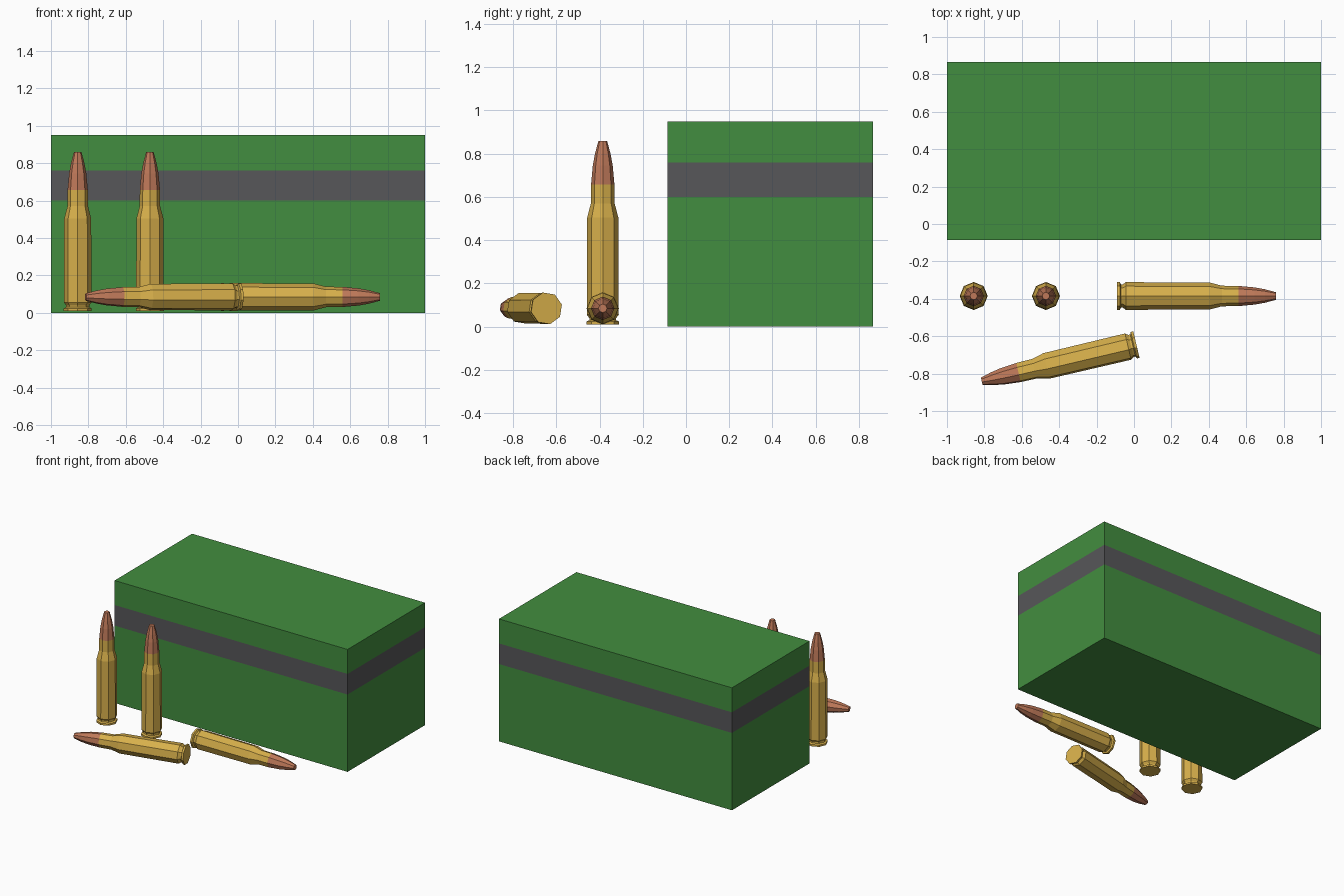
import bpy, bmesh
from math import cos, sin, pi
from mathutils import Vector, Matrix

if "Cube" in bpy.data.objects:
    bpy.data.objects.remove(bpy.data.objects["Cube"])


def material(name, rgb):
    m = bpy.data.materials.new(name)
    m.diffuse_color = (*rgb, 1)
    m.use_nodes = True
    m.node_tree.nodes["Principled BSDF"].inputs["Base Color"].default_value = m.diffuse_color
    return m


GREEN = material("green_card", (0.055, 0.27, 0.05))
GREY = material("grey_band", (0.095, 0.095, 0.10))
BRASS = material("brass", (0.68, 0.43, 0.07))
COPPER = material("copper", (0.52, 0.19, 0.10))


def stack(name, rings, mats, bands, matrix=Matrix()):
    """Closed solid skinned through rings of points; bands gives a material per level."""
    bm = bmesh.new()
    loops = [[bm.verts.new(p) for p in ring] for ring in rings]
    n = len(loops[0])
    for a, b, slot in zip(loops, loops[1:], bands):
        for i in range(n):
            j = (i + 1) % n
            bm.faces.new((a[i], a[j], b[j], b[i])).material_index = slot
    bm.faces.new(loops[0][::-1]).material_index = bands[0]
    bm.faces.new(loops[-1]).material_index = bands[-1]
    bmesh.ops.recalc_face_normals(bm, faces=bm.faces)
    me = bpy.data.meshes.new(name)
    bm.to_mesh(me)
    bm.free()
    for m in mats:
        me.materials.append(m)
    ob = bpy.data.objects.new(name, me)
    ob.matrix_world = matrix
    bpy.context.collection.objects.link(ob)
    return ob


# Carton with a grey band around it
corners = [(-1, -0.085), (1, -0.085), (1, 0.865), (-1, 0.865)]
stack("carton", [[(x, y, z) for x, y in corners] for z in (0, 0.60, 0.76, 0.95)],
      (GREEN, GREY), (0, 1, 0))

# Cartridge profile (radius, height): rim, groove, body, shoulder, neck, bullet
PROFILE = [(0.075, 0), (0.075, 0.014), (0.062, 0.02), (0.062, 0.03), (0.074, 0.046),
           (0.072, 0.495), (0.055, 0.56), (0.054, 0.648),
           (0.046, 0.735), (0.036, 0.79), (0.02, 0.85)]
BANDS = [0] * 7 + [1] * 3
SIDES = 8


def cartridge(name, base, direction):
    rings = [[(r * cos(2 * pi * i / SIDES), r * sin(2 * pi * i / SIDES), z)
              for i in range(SIDES)] for r, z in PROFILE]
    turn = Vector((0, 0, 1)).rotation_difference(Vector(direction)).to_matrix().to_4x4()
    stack(name, rings, (BRASS, COPPER), BANDS, Matrix.Translation(base) @ turn)


# Two standing and two lying cartridges
cartridge("standing_cartridge_left", (-0.857, -0.385, 0.01), (0, 0, 1))
cartridge("standing_cartridge_right", (-0.471, -0.385, 0.01), (0, 0, 1))
cartridge("lying_cartridge_right", (-0.09, -0.385, 0.085), (1, 0, 0))
cartridge("lying_cartridge_front", (0.013, -0.645, 0.085), (-0.825, -0.195, 0))
